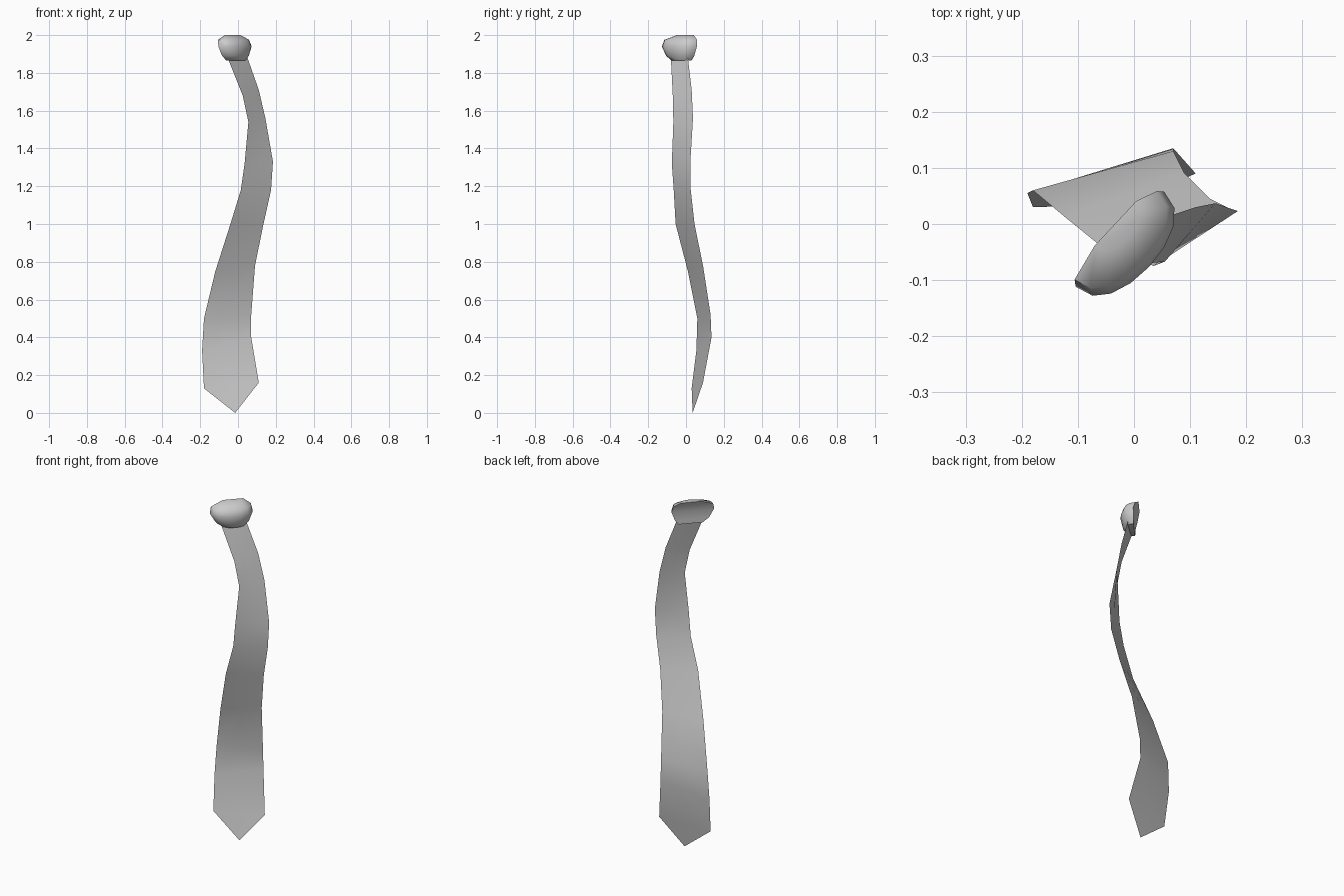
import bpy, bmesh, math
from mathutils import Vector

cube = bpy.data.objects.get("Cube")
if cube:
    bpy.data.objects.remove(cube, do_unlink=True)

grey = bpy.data.materials.new("plain grey cloth")
grey.use_nodes = True
grey.diffuse_color = (0.6, 0.6, 0.6, 1)
grey.node_tree.nodes["Principled BSDF"].inputs["Base Color"].default_value = (0.6, 0.6, 0.6, 1)


def finish(bm, name, angle):
    bmesh.ops.recalc_face_normals(bm, faces=bm.faces)
    mesh = bpy.data.meshes.new(name)
    bm.to_mesh(mesh)
    bm.free()
    mesh.materials.append(grey)
    obj = bpy.data.objects.new(name, mesh)
    bpy.context.collection.objects.link(obj)
    bpy.ops.object.select_all(action='DESELECT')
    obj.select_set(True)
    bpy.context.view_layer.objects.active = obj
    bpy.ops.object.shade_smooth_by_angle(angle=math.radians(angle))
    return obj


# Long twisted blade: matching points down the two edges
right_edge = [(-.18, .03, .13), (-.19, .055, .33), (-.18, .06, .5), (-.12, .01, .75),
              (-.04, -.055, 1.0), (.015, -.065, 1.18), (.035, -.075, 1.32),
              (.055, -.067, 1.54), (.025, -.07, 1.68), (-.055, -.08, 1.88)]
left_edge = [(.11, .09, .16), (.07, .135, .4), (.07, .13, .52), (.09, .09, .78),
             (.135, .045, 1.0), (.175, .025, 1.18), (.185, .023, 1.33),
             (.145, .037, 1.56), (.11, .03, 1.71), (.05, .01, 1.88)]
bm = bmesh.new()
rows = [[bm.verts.new(Vector(a).lerp(Vector(b), t)) for t in (0, .5, 1)]
        for a, b in zip(right_edge, left_edge)]
for lo, hi in zip(rows, rows[1:]):
    for i in range(2):
        bm.faces.new((lo[i], lo[i + 1], hi[i + 1], hi[i]))
tip = bm.verts.new((-.015, .035, 0))
for i in range(2):
    bm.faces.new((tip, rows[0][i + 1], rows[0][i]))
finish(bm, "tie_blade", 60)

# Knot: D-shaped rings stacked upward, flat at the back
across = Vector((.68, .73, 0))
outward = Vector((.73, -.68, 0))
rings = [(1.865, -.025, .065, .0, .045), (1.89, -.032, .092, .0, .062),
         (1.94, -.037, .116, .0, .072), (1.975, -.037, .108, -.01, .058),
         (2.0, -.022, .055, -.025, .01)]  # height, centre, half width, back, front
steps = 8
bm = bmesh.new()
loops = []
for z, mid, half, back, front in rings:
    ring = []
    for k in range(steps + 1):
        a = math.pi * k / steps
        p = across * (mid + half * math.cos(a))
        p += outward * (back + (front - back) * math.sin(a) ** .8)
        ring.append(bm.verts.new((p.x, p.y, z)))
    loops.append(ring)
n = steps + 1
for lo, hi in zip(loops, loops[1:]):
    for k in range(n):
        bm.faces.new((lo[k], lo[(k + 1) % n], hi[(k + 1) % n], hi[k]))
bm.faces.new(loops[0])
bm.faces.new(loops[-1])
finish(bm, "tie_knot", 50)
